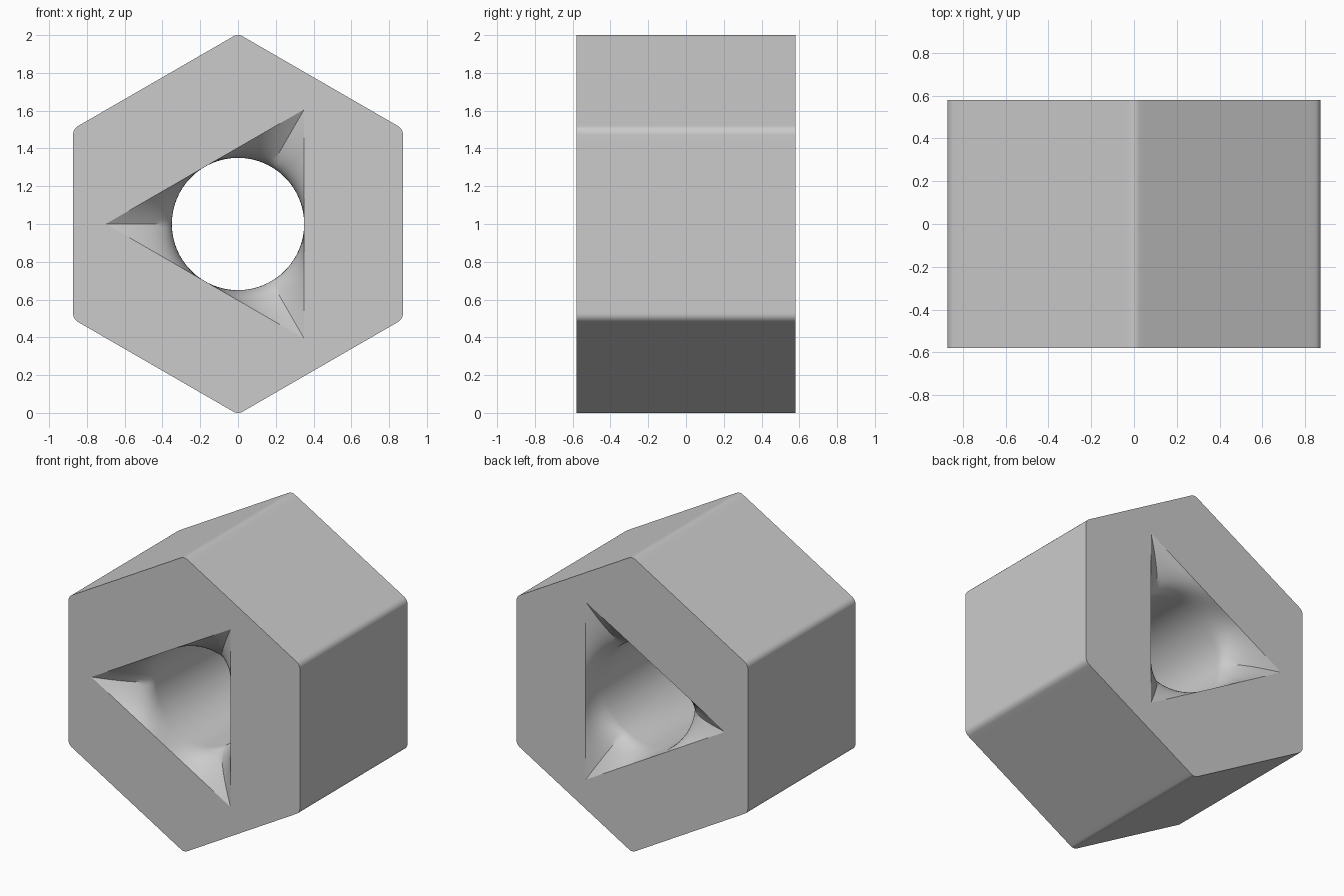
import bpy
import bmesh
from math import sin, cos, radians, sqrt

cube = bpy.data.objects.get("Cube")
if cube:
    bpy.data.objects.remove(cube, do_unlink=True)

HALF_DEPTH = 0.58      # half of the length along y
FLAT = 0.8727          # centre to a hexagon side
FILLET = 0.05          # rounding of the hexagon corners
BORE = 0.35            # radius of the round bore
LOFT = 0.195           # depth over which triangle turns into circle
STEPS = 10

# Shared ray angles: even steps plus extra rays across each rounded corner
angles = set(range(0, 360, 3))
for corner in range(30, 360, 60):
    for extra in (0.5, 1.0, 1.44):
        angles |= {corner + extra, corner - extra}
angles = sorted(angles)


def hexagon(deg):
    side = radians((deg + 30) % 60 - 30)
    off = deg % 60 - 30
    if abs(off) < 1.441:
        a = radians(off)
        centre = 1 - FILLET
        return centre * cos(a) + sqrt(FILLET ** 2 - (centre * sin(a)) ** 2)
    return FLAT / cos(side)


def triangle(deg):
    return BORE / cos(radians((deg + 60) % 120 - 60))


def blend(t):
    """Section going from triangle (t=0) to circle (t=1), tangent to the bore."""
    w = (1 - t) ** 2
    return lambda deg: BORE + (triangle(deg) - BORE) * w


# Sections from the front rim through the hole to the back rim
front = [(-HALF_DEPTH + LOFT * i / STEPS, blend(i / STEPS)) for i in range(STEPS + 1)]
back = [(-y, section) for y, section in reversed(front)]
sections = [(-HALF_DEPTH, hexagon)] + front + [(0, blend(1))] + back + [(HALF_DEPTH, hexagon)]

bm = bmesh.new()
rings = []
for y, radius in sections:
    rings.append([bm.verts.new((radius(d) * cos(radians(d)), y,
                                1 + radius(d) * sin(radians(d)))) for d in angles])

# Loft the sections into a closed loop: the last joins the first as outer walls
n = len(angles)
for k, ring in enumerate(rings):
    following = rings[(k + 1) % len(rings)]
    for i in range(n):
        j = (i + 1) % n
        bm.faces.new((ring[i], ring[j], following[j], following[i]))
bmesh.ops.recalc_face_normals(bm, faces=bm.faces)

mesh = bpy.data.meshes.new("hexagonal_block")
bm.to_mesh(mesh)
bm.free()
block = bpy.data.objects.new("hexagonal_block", mesh)
bpy.context.collection.objects.link(block)

# Smooth bore and corners, flat end faces
bpy.ops.object.select_all(action='DESELECT')
block.select_set(True)
bpy.context.view_layer.objects.active = block
bpy.ops.object.shade_smooth_by_angle(angle=radians(30))
for face in mesh.polygons:
    if abs(face.normal.y) > 0.999:
        face.use_smooth = False

grey = bpy.data.materials.new("plain_grey")
grey.use_nodes = True
colour = (0.6, 0.6, 0.6, 1)
grey.diffuse_color = colour
grey.node_tree.nodes["Principled BSDF"].inputs["Base Color"].default_value = colour
mesh.materials.append(grey)
